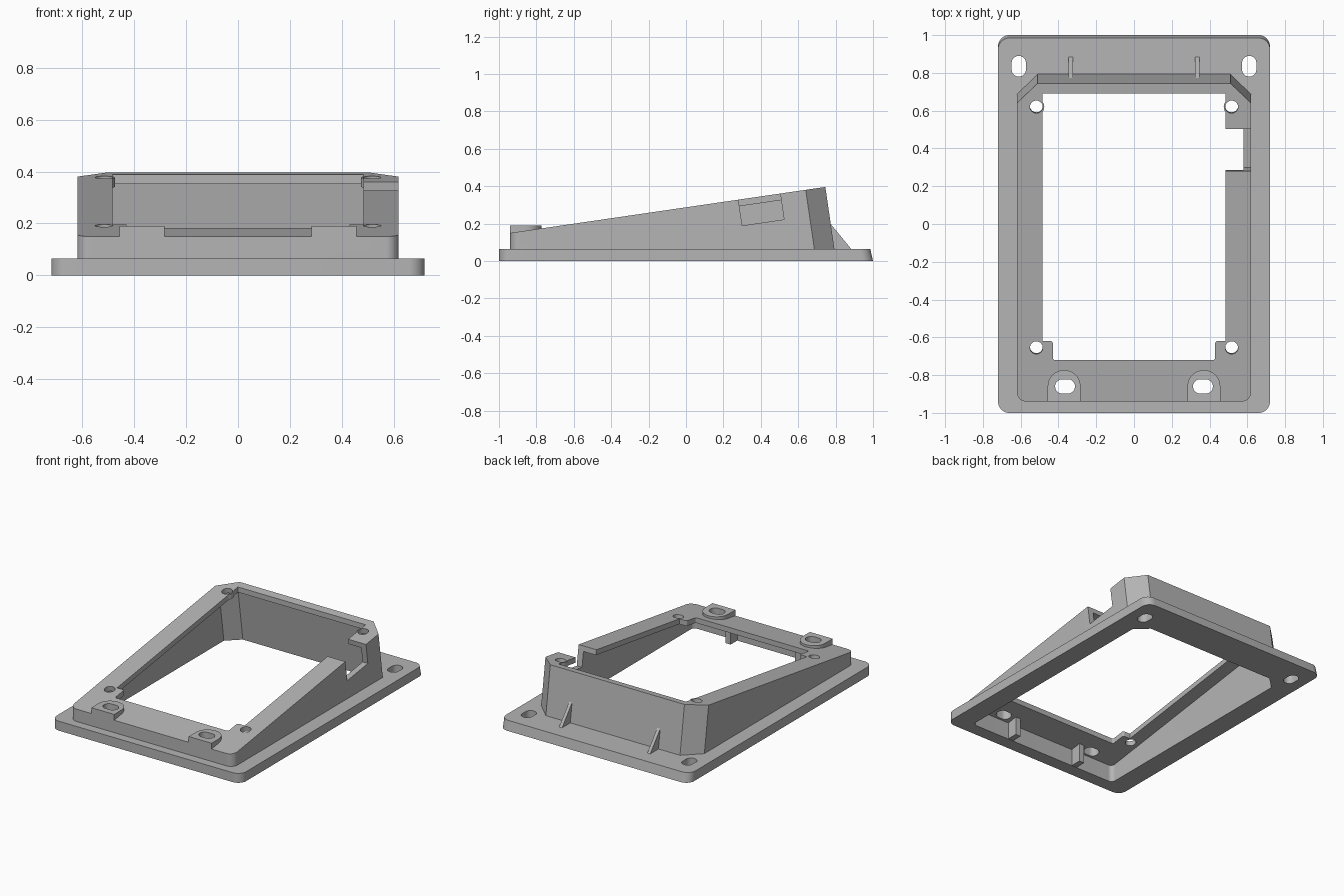
import bpy, bmesh, math
from mathutils import Vector, Matrix

if "Cube" in bpy.data.objects:
    bpy.data.objects.remove(bpy.data.objects["Cube"])

grey = bpy.data.materials.new("plain_grey")
grey.use_nodes = True
grey.diffuse_color = (0.46, 0.46, 0.46, 1)
grey.node_tree.nodes["Principled BSDF"].inputs["Base Color"].default_value = grey.diffuse_color

SLOPE = 0.146
TILT = math.atan(SLOPE)
PLATE = 0.065
WALL = 0.04
LIP = 0.036


def deck(y):
    """Height of the sloping top at depth y."""
    return 0.15 + SLOPE * (y + 0.94)


def mirrored(half):
    """Close a right-hand outline, front to back, with its mirror image."""
    return half + [(-p[0],) + tuple(p[1:]) for p in reversed(half)]


def rounded(points, steps=8):
    """Fillet every (x, y, radius) corner of an outline."""
    out = []
    for i, (x, y, r) in enumerate(points):
        p = Vector((x, y))
        if r == 0:
            out.append((x, y))
            continue
        a = (Vector(points[i - 1][:2]) - p).normalized()
        b = (Vector(points[(i + 1) % len(points)][:2]) - p).normalized()
        half = a.angle(b) / 2
        centre = p + (a + b).normalized() * r / math.sin(half)
        start = p + a * r / math.tan(half) - centre
        end = p + b * r / math.tan(half) - centre
        for k in range(steps + 1):
            v = start.lerp(end, k / steps).normalized() * r
            out.append(tuple(centre + v))
    return out


def loft(name, bottom, top):
    """Solid between two matching rings of 3D points."""
    bm = bmesh.new()
    lo = [bm.verts.new(p) for p in bottom]
    hi = [bm.verts.new(p) for p in top]
    bm.faces.new(lo)
    bm.faces.new(hi)
    for i in range(len(lo)):
        bm.faces.new((lo[i - 1], lo[i], hi[i], hi[i - 1]))
    bmesh.ops.recalc_face_normals(bm, faces=bm.faces)
    mesh = bpy.data.meshes.new(name)
    bm.to_mesh(mesh)
    bm.free()
    mesh.materials.append(grey)
    ob = bpy.data.objects.new(name, mesh)
    bpy.context.collection.objects.link(ob)
    return ob


def prism(name, outline, z0, z1):
    return loft(name, [(x, y, z0) for x, y in outline], [(x, y, z1) for x, y in outline])


def sloped(name, outline, z0, drop):
    """Solid under the deck whose rear walls stand square to the deck."""
    low, high = [], []
    for x, y in outline:
        z = deck(y) - drop
        lean = SLOPE * (z - z0) if y > 0 else 0
        low.append((x, y + lean, z0))
        high.append((x, y, z))
    return loft(name, low, high)


def on_deck(ob, x, y):
    """Tilt a part square to the deck and set it at (x, y)."""
    ob.data.transform(Matrix.Translation((x, y, deck(y))) @ Matrix.Rotation(TILT, 4, 'X'))
    return ob


def combine(ob, other, op):
    mod = ob.modifiers.new(op.lower(), 'BOOLEAN')
    mod.operation, mod.solver, mod.object = op, 'EXACT', other
    bpy.context.view_layer.objects.active = ob
    bpy.ops.object.modifier_apply(modifier=mod.name)


def discard(*obs):
    for ob in obs:
        bpy.data.objects.remove(ob)


def ellipse_slot(x, y, w, h):
    """Round-ended slot outline."""
    r = min(w, h) / 2 - 0.0005
    return rounded([(x + sx * w / 2, y + sy * h / 2, r)
                    for sx, sy in ((1, -1), (1, 1), (-1, 1), (-1, -1))])


def circle(r, n=32):
    return [(r * math.cos(math.tau * k / n), r * math.sin(math.tau * k / n)) for k in range(n)]


# base plate, rear edge drawn in slightly at the top
plate_outline = rounded(mirrored([(0.72, -1, 0.06), (0.72, 1, 0.06)]))
base_plate = loft("base_plate", [(x, y, 0) for x, y in plate_outline],
                  [(x, y - (0.015 if y > 0.9 else 0), PLATE) for x, y in plate_outline])

# wedge housing and its hollow
housing = sloped("housing", rounded(mirrored(
    [(0.62, -0.94, 0.05), (0.62, 0.64, 0), (0.51, 0.745, 0)])), PLATE, 0)
cavity = sloped("cavity_cutter", rounded(mirrored(
    [(0.58, -0.91, 0.03), (0.58, 0.625, 0), (0.493, 0.705, 0)])), -0.02, LIP)

# raised front bosses
for s in (-1, 1):
    cx = s * 0.37
    outline = [(cx + 0.087, -0.94)] + [
        (cx + 0.087 * math.cos(math.pi * k / 16), -0.86 + 0.087 * math.sin(math.pi * k / 16))
        for k in range(17)] + [(cx - 0.087, -0.94)]
    boss = prism("boss", outline, 0.141, 0.19)
    combine(housing, boss, 'UNION')
    discard(boss)

combine(base_plate, cavity, 'DIFFERENCE')
combine(housing, cavity, 'DIFFERENCE')
discard(cavity)

# window in the deck, with small bulges around the rear screw holes
bulge = [(0.52 - 0.045 * math.cos(a), 0.62 + 0.045 * math.sin(a), 0)
         for a in (math.radians(d) for d in range(-39, 40, 13))]
window = prism("window_cutter", rounded(mirrored(
    [(0.43, -0.72, 0.012), (0.43, -0.62, 0.012), (0.485, -0.62, 0)]
    + bulge + [(0.485, 0.692, 0)]), 4), 0.08, 0.6)
combine(housing, window, 'DIFFERENCE')

# side notch through wall and lip
notch = on_deck(prism("notch_cutter", [(0.4, -0.113), (0.7, -0.113), (0.7, 0.113), (0.4, 0.113)],
                      -0.14, 0.1), 0, 0.392)
combine(housing, notch, 'DIFFERENCE')
discard(window, notch)

# screw holes and mounting slots
for s in (-1, 1):
    for y in (-0.655, 0.62):
        hole = on_deck(prism("hole_cutter", circle(0.034), -0.08, 0.08), s * 0.517, y)
        combine(housing, hole, 'DIFFERENCE')
        discard(hole)
    front = prism("slot_cutter", ellipse_slot(s * 0.365, -0.86, 0.105, 0.075), 0.08, 0.3)
    combine(housing, front, 'DIFFERENCE')
    rear = prism("slot_cutter", ellipse_slot(s * 0.61, 0.835, 0.075, 0.11), -0.1, 0.2)
    combine(base_plate, rear, 'DIFFERENCE')
    discard(front, rear)

# rear gussets and inner front ribs
for s, side in ((-1, "right"), (1, "left")):
    profile = [(0.76, PLATE), (0.883, PLATE), (0.772, 0.2), (0.755, 0.2)]
    loft(side + "_rear_gusset", [(s * 0.335 - 0.011, y, z) for y, z in profile],
         [(s * 0.335 + 0.011, y, z) for y, z in profile])
    prism(side + "_inner_rib", [(s * 0.265 + dx, y) for dx, y in
          ((-0.02, -0.915), (0.02, -0.915), (0.02, -0.835), (-0.02, -0.835))], 0.002, 0.135)

# smooth the rounded corners only
for ob in (base_plate, housing):
    bpy.ops.object.select_all(action='DESELECT')
    ob.select_set(True)
    bpy.context.view_layer.objects.active = ob
    bpy.ops.object.shade_smooth_by_angle(angle=math.radians(25))
